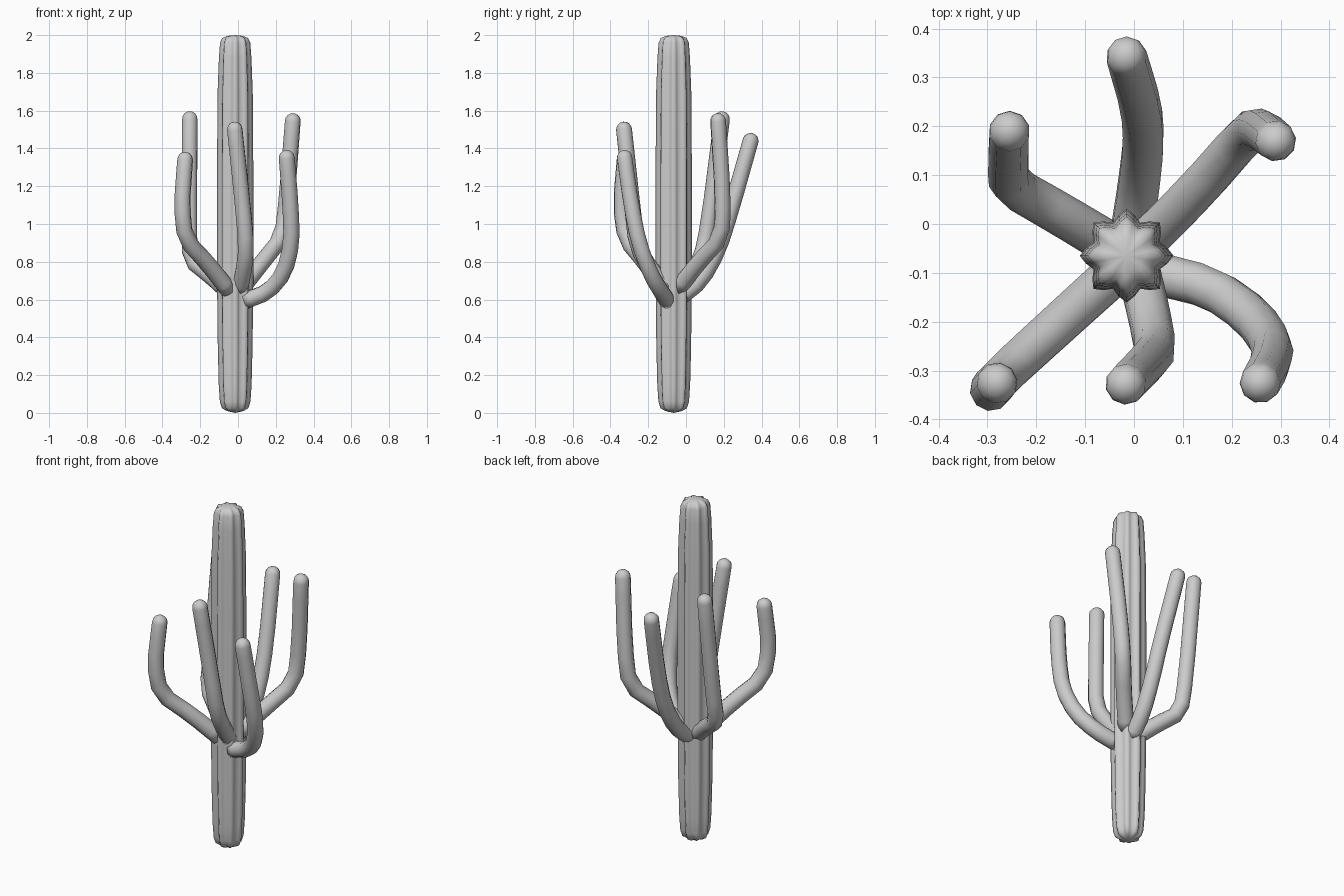
import bpy
import bmesh
from math import sin, cos, pi
from mathutils import Vector

cube = bpy.data.objects.get("Cube")
if cube:
    bpy.data.objects.remove(cube, do_unlink=True)

grey = bpy.data.materials.new("pale_grey")
grey.use_nodes = True
colour = (0.6, 0.6, 0.6, 1)
grey.diffuse_color = colour
grey.node_tree.nodes["Principled BSDF"].inputs["Base Color"].default_value = colour


def skin(name, rings, bottom, top):
    """Bridge a list of point rings and close both ends with a pole."""
    bm = bmesh.new()
    loops = [[bm.verts.new(p) for p in ring] for ring in rings]
    n = len(loops[0])
    poles = bm.verts.new(bottom), bm.verts.new(top)
    for i in range(n):
        j = (i + 1) % n
        for a, b in zip(loops, loops[1:]):
            bm.faces.new((a[i], a[j], b[j], b[i]))
        bm.faces.new((loops[0][j], loops[0][i], poles[0]))
        bm.faces.new((loops[-1][i], loops[-1][j], poles[1]))
    bmesh.ops.recalc_face_normals(bm, faces=bm.faces)
    for face in bm.faces:
        face.smooth = True
    mesh = bpy.data.meshes.new(name)
    bm.to_mesh(mesh)
    bm.free()
    mesh.materials.append(grey)
    obj = bpy.data.objects.new(name, mesh)
    bpy.context.collection.objects.link(obj)


def round_path(points):
    """Cut the corners of a path, keeping its ends."""
    out = [points[0]]
    for a, b in zip(points, points[1:]):
        out += [a.lerp(b, 0.25), a.lerp(b, 0.75)]
    return out + [points[-1]]


def arm(name, points, radius=0.045, tip_radius=0.042, sides=10):
    path = round_path([Vector(p) for p in points])
    radii = [radius + (tip_radius - radius) * i / (len(path) - 1) for i in range(len(path))]
    # Domed tip
    end, aim = path[-1], (path[-1] - path[-2]).normalized()
    for k in (1, 2, 3):
        angle = k * pi / 8
        path.append(end + aim * tip_radius * sin(angle))
        radii.append(tip_radius * cos(angle))
    # Carry one frame along the path so the tube does not twist
    rings, side, last = [], None, None
    for i, p in enumerate(path):
        before = (p - path[max(i - 1, 0)]).normalized()
        after = (path[min(i + 1, len(path) - 1)] - p).normalized()
        tangent = (before + after).normalized()
        if side is None:
            side = tangent.orthogonal().normalized()
        else:
            side = last.rotation_difference(tangent) @ side
        other = tangent.cross(side)
        last = tangent
        rings.append([p + radii[i] * (side * cos(a) + other * sin(a))
                      for a in (2 * pi * k / sides for k in range(sides))])
    skin(name, rings, path[0], end + aim * tip_radius)


# Ribbed trunk: height and radius up the column
CENTRE = Vector((-0.015, -0.065, 0))
PROFILE = [(0.01, 0.045), (0.025, 0.07), (0.06, 0.081), (0.15, 0.087), (0.35, 0.092),
           (0.7, 0.096), (1.3, 0.096), (1.7, 0.093), (1.88, 0.086),
           (1.96, 0.08), (1.985, 0.068), (1.996, 0.04)]
RIBS = 8
rings = []
for z, r in PROFILE:
    ring = []
    for k in range(RIBS * 4):
        a = 2 * pi * k / (RIBS * 4)
        rr = r * (0.88 + 0.12 * cos(RIBS * a))
        ring.append(CENTRE + Vector((rr * cos(a), rr * sin(a), z)))
    rings.append(ring)
skin("trunk", rings, CENTRE, CENTRE + Vector((0, 0, 2)))

# Six arms around the trunk
arm("back_left_arm", [(0.02, -0.04, 0.66), (0.13, 0.07, 0.8), (0.235, 0.19, 0.93),
                      (0.26, 0.195, 1.15), (0.29, 0.17, 1.545)])
arm("back_right_arm", [(-0.05, -0.04, 0.64), (-0.15, 0.02, 0.73), (-0.255, 0.08, 0.81),
                       (-0.258, 0.12, 1.0), (-0.255, 0.19, 1.555)])
arm("back_arm", [(-0.005, -0.02, 0.62), (0.01, 0.08, 0.7), (0.02, 0.17, 0.86),
                 (0.015, 0.24, 1.08), (-0.015, 0.342, 1.44)])
arm("front_left_arm", [(0.04, -0.1, 0.595), (0.16, -0.13, 0.64), (0.245, -0.19, 0.74),
                       (0.285, -0.25, 0.9), (0.278, -0.29, 1.1), (0.258, -0.325, 1.35)])
arm("front_arm", [(0.01, -0.1, 0.66), (0.03, -0.18, 0.75), (0.045, -0.26, 0.88),
                  (0.025, -0.285, 1.1), (-0.017, -0.328, 1.5)])
arm("front_right_arm", [(-0.05, -0.11, 0.65), (-0.16, -0.21, 0.79), (-0.28, -0.32, 0.92),
                        (-0.297, -0.345, 1.1), (-0.28, -0.325, 1.34)], 0.046)
